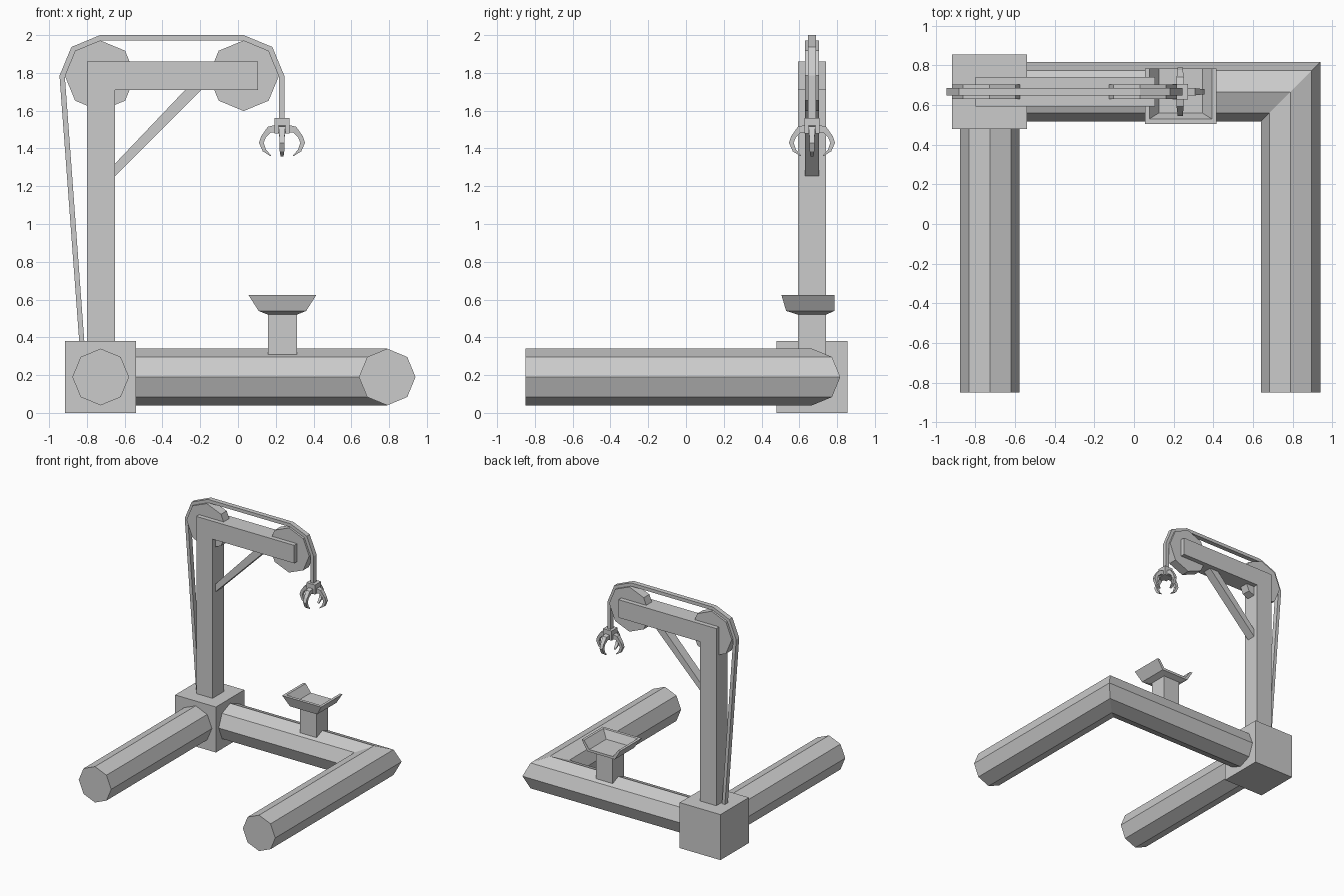
import bpy
import bmesh
from math import cos, sin, pi, radians
from mathutils import Matrix, Vector

cube = bpy.data.objects.get("Cube")
if cube:
    bpy.data.objects.remove(cube, do_unlink=True)

GREY = (0.6, 0.6, 0.6, 1.0)
metal = bpy.data.materials.new("plain_grey")
metal.use_nodes = True
metal.diffuse_color = GREY
metal.node_tree.nodes["Principled BSDF"].inputs["Base Color"].default_value = GREY

MID_Y = 0.667          # depth of the crane's centre plane
PIPE_Z, PIPE_R = 0.19, 0.15
POST_X = -0.727


def finish(name, bm):
    bmesh.ops.recalc_face_normals(bm, faces=bm.faces)
    mesh = bpy.data.meshes.new(name)
    bm.to_mesh(mesh)
    bm.free()
    mesh.materials.append(metal)
    obj = bpy.data.objects.new(name, mesh)
    bpy.context.collection.objects.link(obj)
    return obj


def loft(name, rings):
    """Closed rings of equal length joined by quads and capped."""
    bm = bmesh.new()
    loops = [[bm.verts.new(p) for p in ring] for ring in rings]
    for a, b in zip(loops, loops[1:]):
        for i in range(len(a)):
            j = (i + 1) % len(a)
            bm.faces.new((a[i], a[j], b[j], b[i]))
    bm.faces.new(loops[0])
    bm.faces.new(loops[-1])
    return finish(name, bm)


def slab(name, outline, width):
    """Outline in x and z, given thickness about the centre plane."""
    return loft(name, [[(x, MID_Y + s * width / 2, z) for x, z in outline] for s in (-1, 1)])


def box(name, x0, x1, z0, z1, width):
    return slab(name, [(x0, z0), (x1, z0), (x1, z1), (x0, z1)], width)


def arc(cx, cz, r, degrees):
    return [(cx + r * cos(radians(d)), cz + r * sin(radians(d))) for d in degrees]


# Base: corner block, straight leg, and mitred L-shaped leg
box("base_block", -0.917, -0.54, 0, 0.38, 0.375)
octagon = arc(0, PIPE_Z, PIPE_R, range(0, 360, 45))
loft("right_leg", [[(POST_X + a, y, z) for a, z in octagon] for y in (-0.85, 0.55)])
LEG_X = 0.79
loft("left_and_back_leg", [
    [(LEG_X + a, -0.85, z) for a, z in octagon],
    [(LEG_X + a, MID_Y + a, z) for a, z in octagon],
    [(-0.6, MID_Y + a, z) for a, z in octagon],
])

# Post and boom as one bent beam, with a diagonal brace
slab("post_and_boom", [(-0.8, 0.37), (-0.65, 0.37), (-0.65, 1.71), (0.105, 1.71),
                       (0.105, 1.86), (-0.8, 1.86)], 0.15)
slab("brace", [(-0.66, 1.245), (-0.65, 1.255), (-0.195, 1.71), (-0.2, 1.72),
               (-0.27, 1.72), (-0.66, 1.31)], 0.075)

# Pulleys and the cable running over them
WHEELS = (-0.73, 0.03)
WHEEL_Z = 1.785
for label, x in zip(("rear", "front"), WHEELS):
    slab(label + "_pulley", arc(x, WHEEL_Z, 0.187, range(0, 360, 45)), 0.075)


def cable_side(r, foot):
    return ([(foot, 0.37)] + arc(WHEELS[0], WHEEL_Z, r, (180, 135, 90))
            + arc(WHEELS[1], WHEEL_Z, r, (90, 45, 0)) + [(WHEELS[1] + r, 1.55)])


slab("cable", cable_side(0.215, -0.84) + cable_side(0.187, -0.813)[::-1], 0.04)

# Grabber: hub and four curved, tapering claws
HUB_X = 0.233
box("grabber_hub", HUB_X - 0.04, HUB_X + 0.04, 1.48, 1.56, 0.08)
# outer radius, outer z, inner radius, inner z, half width
CLAW = [(0.03, 1.525, 0.03, 1.485, 0.02), (0.075, 1.515, 0.06, 1.485, 0.018),
        (0.11, 1.465, 0.085, 1.46, 0.014), (0.122, 1.43, 0.097, 1.43, 0.013),
        (0.102, 1.385, 0.085, 1.393, 0.012), (0.06, 1.358, 0.058, 1.364, 0.008)]
for k in range(4):
    turn = Matrix.Translation((HUB_X, MID_Y, 0)) @ Matrix.Rotation(k * pi / 2, 4, "Z")
    loft(f"claw_{k + 1}", [
        [turn @ Vector(p) for p in ((ro, -w, zo), (ro, w, zo), (ri, w, zi), (ri, -w, zi))]
        for ro, zo, ri, zi, w in CLAW])

# Tray stand and the tray, which is open at the back
TRAY_X, BACK = 0.235, 0.785
box("tray_stand", TRAY_X - 0.077, TRAY_X + 0.077, 0.28, 0.525, 0.15)


def tray_ring(bm, half, front, z, back=BACK):
    return [bm.verts.new((TRAY_X + sx * half, y, z))
            for sx, y in ((-1, back), (-1, front), (1, front), (1, back))]


bm = bmesh.new()
neck = tray_ring(bm, 0.077, 0.592, 0.52, 0.742)
rings = [tray_ring(bm, 0.126, 0.53, 0.54), tray_ring(bm, 0.18, 0.505, 0.625),
         tray_ring(bm, 0.158, 0.53, 0.625), tray_ring(bm, 0.11, 0.56, 0.56)]
bm.faces.new(neck)
for i in range(4):
    j = (i + 1) % 4
    bm.faces.new((neck[i], neck[j], rings[0][j], rings[0][i]))
for a, b in zip(rings, rings[1:]):
    for i in range(3):
        bm.faces.new((a[i], a[i + 1], b[i + 1], b[i]))
bm.faces.new(rings[-1])
bm.faces.new([r[0] for r in rings] + [r[3] for r in reversed(rings)])
finish("tray", bm)
